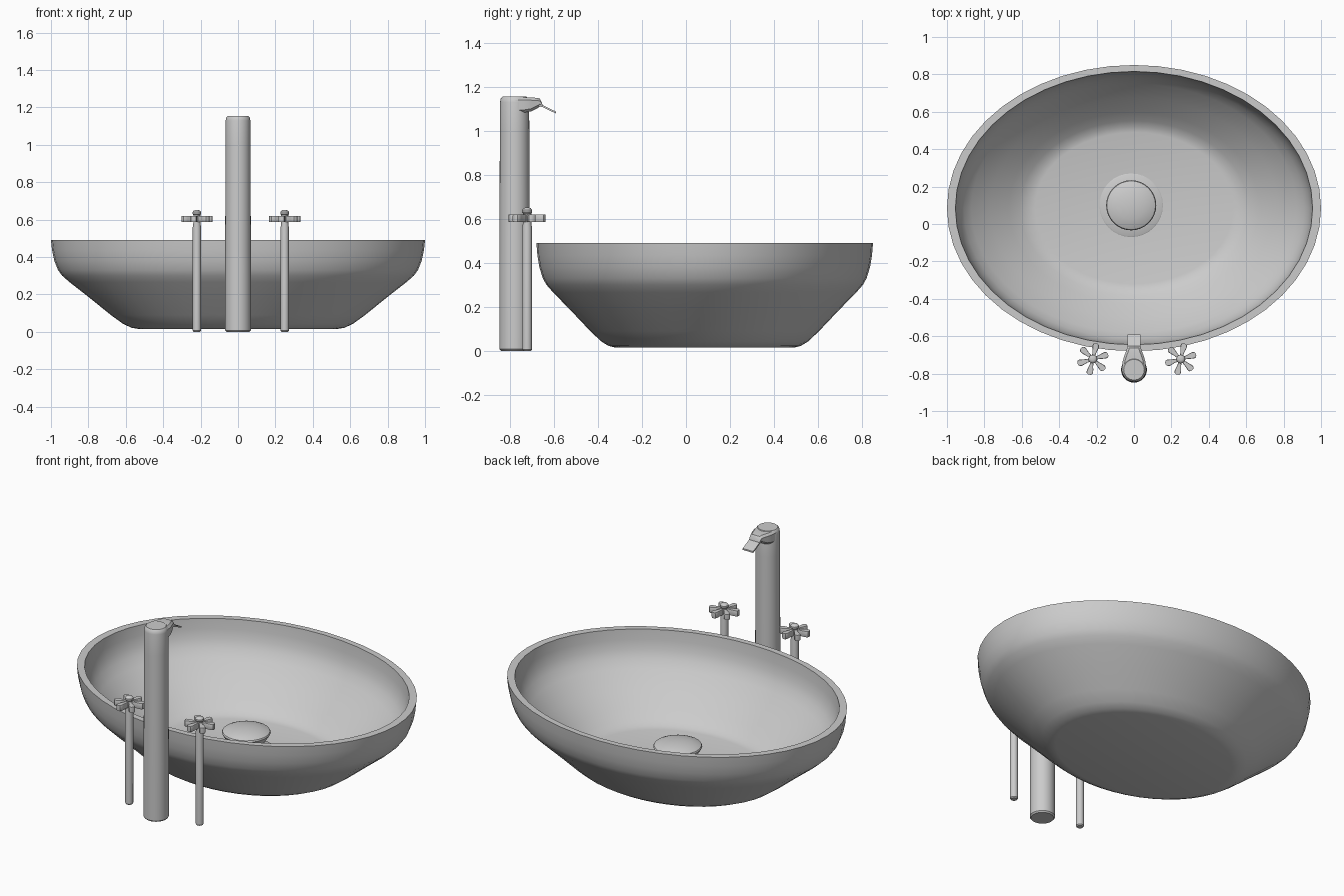
import bpy, bmesh, math
from math import sin, cos, pi, radians

if "Cube" in bpy.data.objects:
    bpy.data.objects.remove(bpy.data.objects["Cube"])


def finish(name, bm, angle=35):
    bmesh.ops.recalc_face_normals(bm, faces=bm.faces)
    me = bpy.data.meshes.new(name)
    bm.to_mesh(me)
    bm.free()
    ob = bpy.data.objects.new(name, me)
    bpy.context.collection.objects.link(ob)
    bpy.ops.object.select_all(action='DESELECT')
    ob.select_set(True)
    bpy.context.view_layer.objects.active = ob
    bpy.ops.object.shade_smooth_by_angle(angle=radians(angle))
    return ob


def loft(bm, loops):
    """Bridge equal-length loops of points and cap both ends."""
    rings = [[bm.verts.new(p) for p in loop] for loop in loops]
    n = len(rings[0])
    for a, b in zip(rings, rings[1:]):
        for i in range(n):
            j = (i + 1) % n
            bm.faces.new((a[i], a[j], b[j], b[i]))
    bm.faces.new(rings[0])
    bm.faces.new(rings[-1])


def turned(bm, profile, cx, cy, n=32, sy=1.0):
    """Turn an (r, z) profile around a vertical axis; sy squashes it to an oval."""
    loft(bm, [[(cx + r * cos(2 * pi * i / n), cy + sy * r * sin(2 * pi * i / n), z)
               for i in range(n)] for r, z in profile])


# Oval basin: outside from the foot up, over the rim, down the inside
bm = bmesh.new()
turned(bm, [(.53, .015), (.57, .022), (.615, .043), (.68, .09), (.80, .187), (.90, .265),
            (.94, .30), (.962, .33), (.982, .38), (.994, .435), (1.0, .49),
            (.955, .49), (.948, .43), (.935, .375), (.91, .33), (.87, .285), (.77, .20),
            (.67, .122), (.61, .08), (.57, .06), (.53, .052)], 0, .085, 48, .765)
finish("basin", bm)

# Drain: flat flange with a mushroom stopper above it
bm = bmesh.new()
turned(bm, [(.17, .045), (.17, .057), (.165, .06), (.08, .06)], -.015, .1)
finish("drain_flange", bm)
bm = bmesh.new()
turned(bm, [(.08, .055), (.085, .09), (.105, .125), (.128, .16), (.134, .172), (.13, .18),
            (.11, .189), (.075, .198), (.035, .203), (.006, .204)], -.015, .1)
finish("drain_stopper", bm)

# Tall spout column
bm = bmesh.new()
turned(bm, [(.062, 0), (.069, .008), (.069, .35), (.067, 1.0), (.066, 1.13),
            (.063, 1.146), (.055, 1.155)], 0, -.779)
finish("spout_column", bm)

# Spout head: rounded sections narrowing forward
bm = bmesh.new()
loops = []
for y, w, z0, z1 in [(-.775, .064, 1.08, 1.152), (-.735, .061, 1.083, 1.152),
                     (-.705, .052, 1.088, 1.151), (-.68, .042, 1.1, 1.15),
                     (-.664, .037, 1.11, 1.147), (-.652, .035, 1.114, 1.12)]:
    c = min(.012, (z1 - z0) * .3)
    loops.append([(-w, y, z0 + c), (-w + c, y, z0), (w - c, y, z0), (w, y, z0 + c),
                  (w, y, z1 - c), (w - c, y, z1), (-w + c, y, z1), (-w, y, z1 - c)])
loft(bm, loops)
finish("spout_head", bm, 40)

# Thin sloping lip
bm = bmesh.new()
loft(bm, [[(-.035, y, z), (.035, y, z), (.035, y, z + .009), (-.035, y, z + .009)]
          for y, z in [(-.70, 1.118), (-.65, 1.107), (-.59, 1.078)]])
finish("spout_lip", bm, 20)

# Two tap stems, each with a six-petal handle
for side, cx in (("left", -.22), ("right", .25)):
    cy = -.722
    bm = bmesh.new()
    turned(bm, [(.017, 0), (.022, .006), (.022, .56), (.019, .58), (.019, .625),
                (.023, .63), (.023, .64), (.017, .648), (.008, .651)], cx, cy, 20)
    finish(side + "_tap_stem", bm)

    bm = bmesh.new()
    half = [(.008, .008), (.035, .010), (.055, .015), (.070, .018), (.080, .015), (.085, .007)]
    outline = half + [(r, -w) for r, w in reversed(half)]
    for k in range(6):
        a = radians(17 + 60 * k)
        loops = []
        for z, s in ((.586, .88), (.591, 1), (.615, 1), (.620, .88)):
            loops.append([(cx + r * cos(a) - w * s * sin(a),
                           cy + r * sin(a) + w * s * cos(a), z) for r, w in outline])
        loft(bm, loops)
    finish(side + "_tap_petals", bm, 40)
